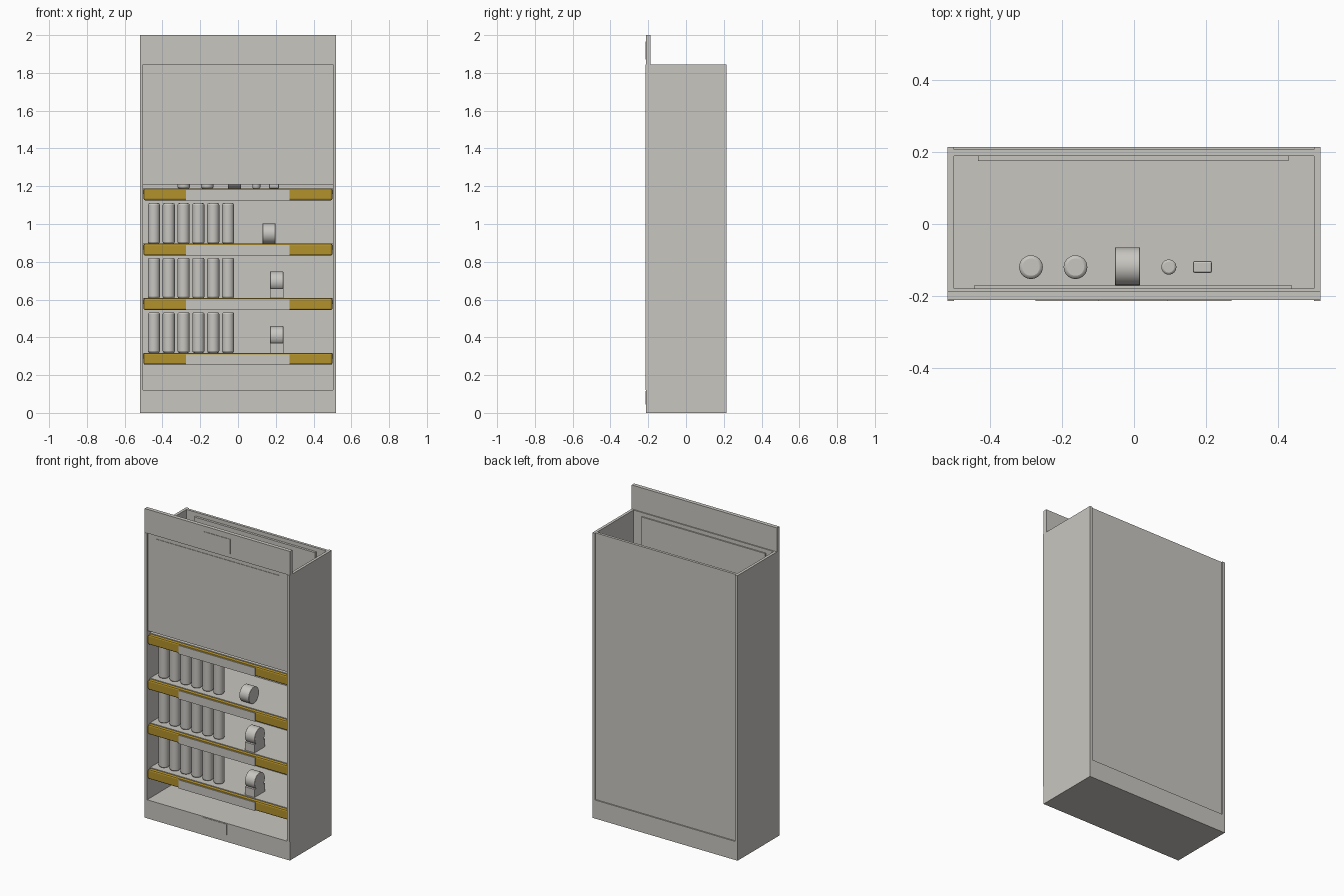
import bpy, math

if "Cube" in bpy.data.objects:
    bpy.data.objects.remove(bpy.data.objects["Cube"])

def material(name, rgb):
    m = bpy.data.materials.new(name)
    m.diffuse_color = (*rgb, 1)
    m.use_nodes = True
    m.node_tree.nodes["Principled BSDF"].inputs["Base Color"].default_value = m.diffuse_color
    return m

GREY = material("warm grey", (0.58, 0.565, 0.53))
GOLD = material("gold", (0.45, 0.285, 0.025))

def finish(o, name, mat, bevel=0, segments=2):
    o.name = name
    o.data.materials.append(mat)
    if bevel:
        b = o.modifiers.new("bevel", 'BEVEL')
        b.width, b.segments = bevel, segments
        b.limit_method, b.angle_limit = 'ANGLE', math.radians(40)
    return o

def box(name, x, y, z, mat=GREY, bevel=0):
    """Box from (min, max) pairs."""
    bpy.ops.mesh.primitive_cube_add(size=1)
    o = bpy.context.object
    for v in o.data.vertices:
        v.co = [r[0] if c < 0 else r[1] for c, r in zip(v.co, (x, y, z))]
    return finish(o, name, mat, bevel)

def cylinder(name, loc, r, h, along_x=False, bevel=0.006):
    """Upright cylinder standing at loc, or a roll lying along x."""
    bpy.ops.mesh.primitive_cylinder_add(vertices=32, radius=r, depth=h)
    o = bpy.context.object
    o.location = (loc[0], loc[1], loc[2] + (r if along_x else h / 2))
    if along_x:
        o.rotation_euler = (0, math.pi / 2, 0)
    finish(o, name, GREY, bevel)
    bpy.ops.object.shade_smooth_by_angle(angle=math.radians(35))
    return o

# Cabinet carcass, open at the top
box("plinth", (-0.52, 0.52), (-0.212, 0.215), (0, 0.12))
for s, side in ((-1, "left"), (1, "right")):
    xs = sorted((s * 0.502, s * 0.52))
    box(side + "_side_panel", xs, (-0.215, 0.215), (0.12, 1.845))
box("back_panel", (-0.502, 0.502), (0.19, 0.207), (0.12, 1.845))
box("front_panel", (-0.502, 0.502), (-0.203, -0.18), (1.21, 1.845))
box("header_board", (-0.52, 0.52), (-0.212, -0.187), (1.845, 2.0))

# Display sheets on the front panel and inside the back
box("front_sheet", (-0.445, 0.44), (-0.206, -0.172), (1.43, 1.82))
box("rear_sheet", (-0.435, 0.43), (0.175, 0.19), (1.43, 1.82))

# Blank plates on header and plinth
box("header_plate", (-0.1, 0.095), (-0.215, -0.212), (1.87, 1.965))
box("plinth_plate", (-0.1, 0.07), (-0.215, -0.212), (0.045, 0.115))

# Shelves with gold front rails and label holders
SHELF_TOPS = (0.318, 0.607, 0.896, 1.188)
BOTTLE_X = [-0.445 + 0.0785 * i for i in range(6)]
for n, t in enumerate(SHELF_TOPS, 1):
    box(f"shelf_{n}", (-0.502, 0.502), (-0.182, 0.19), (t - 0.03, t))
    box(f"gold_rail_{n}", (-0.5, 0.5), (-0.21, -0.182), (t - 0.063, t), GOLD, 0.009)
    box(f"label_holder_{n}", (-0.275, 0.272), (-0.214, -0.209), (t - 0.063, t - 0.008))
    if n < 4:
        for i, x in enumerate(BOTTLE_X, 1):
            cylinder(f"bottle_{n}_{i}", (x, -0.12, t), 0.032, 0.214, bevel=0.009)

# Rolls on the lower shelves, two of them on blocks
for n in (0, 1):
    t = SHELF_TOPS[n]
    box(f"roll_block_{n + 1}", (0.17, 0.24), (-0.173, -0.067), (t, t + 0.052))
    cylinder(f"roll_{n + 1}", (0.205, -0.12, t + 0.035), 0.053, 0.07, True, 0.002)
cylinder("roll_3", (0.164, -0.12, SHELF_TOPS[2]), 0.053, 0.068, True, 0.002)

# Goods on the top shelf behind the front panel
t = SHELF_TOPS[3]
for i, x in enumerate((-0.287, -0.163), 1):
    cylinder(f"jar_{i}", (x, -0.12, t), 0.033, 0.214, bevel=0.009)
cylinder("top_roll", (-0.018, -0.118, t), 0.053, 0.07, True, 0.002)
cylinder("small_tube", (0.097, -0.12, t), 0.021, 0.15)
box("small_box", (0.164, 0.217), (-0.136, -0.103), (t, t + 0.11), bevel=0.005)
